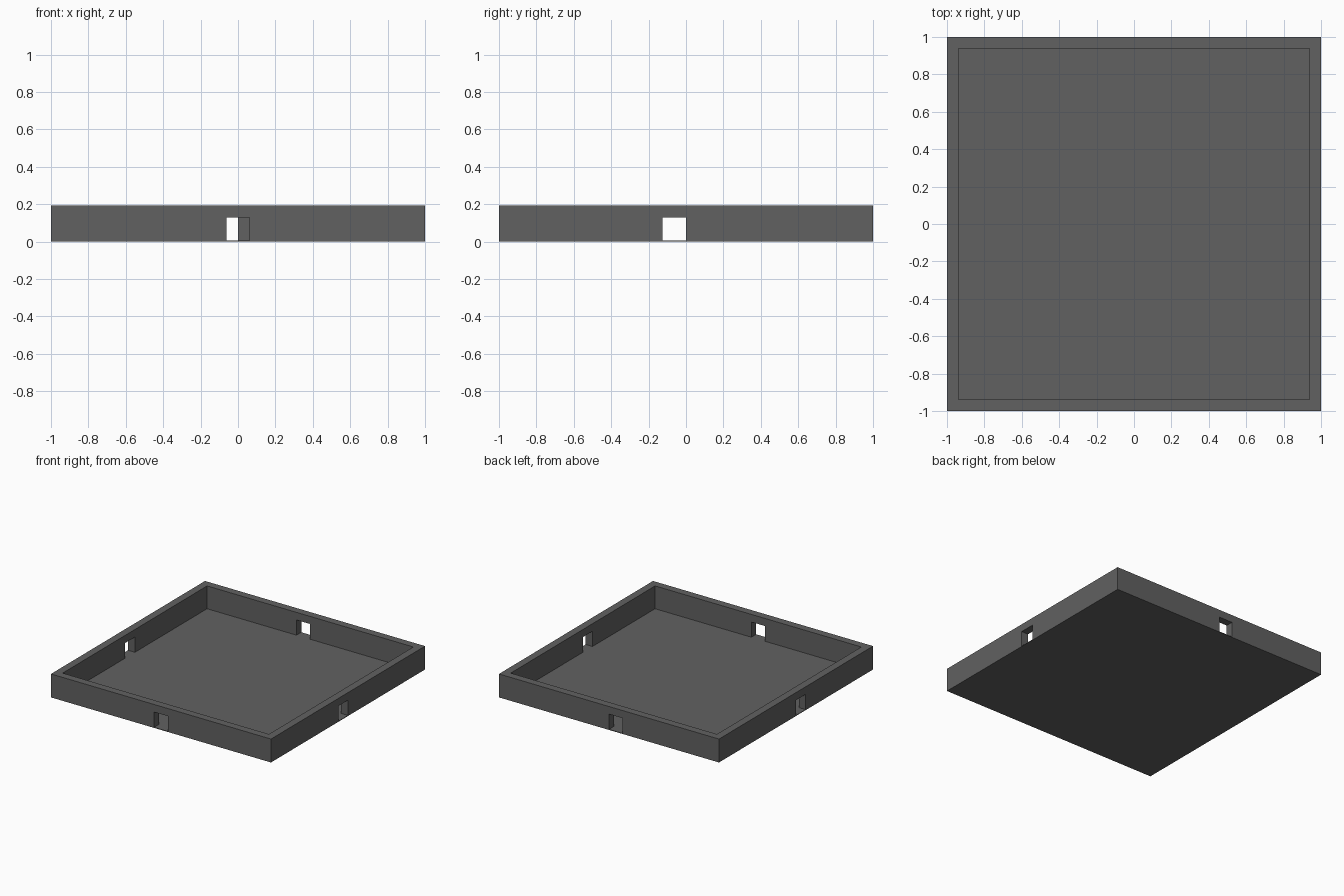
import bpy

default_cube = bpy.data.objects.get("Cube")
if default_cube:
    bpy.data.objects.remove(default_cube, do_unlink=True)

UNIT = 0.0625            # wall thickness
FLOOR = 0.005            # floor plate thickness
TOP = FLOOR + 3 * UNIT   # rim height
DOOR_TOP = FLOOR + 2 * UNIT

grey = bpy.data.materials.new("dark_grey")
grey.use_nodes = True
colour = (0.12, 0.12, 0.12, 1)
grey.diffuse_color = colour
grey.node_tree.nodes["Principled BSDF"].inputs["Base Color"].default_value = colour


def box(name, low, high):
    """Axis-aligned box between two corners."""
    centre = [(a + b) / 2 for a, b in zip(low, high)]
    bpy.ops.mesh.primitive_cube_add(size=1, location=centre)
    obj = bpy.context.object
    obj.name = name
    obj.scale = [b - a for a, b in zip(low, high)]
    bpy.ops.object.transform_apply(location=True, rotation=False, scale=True)
    obj.data.materials.append(grey)
    return obj


def cut(target, low, high):
    """Subtract a box from the target and discard the cutter."""
    cutter = box("cutter", low, high)
    cutter.hide_render = True
    mod = target.modifiers.new("cut", "BOOLEAN")
    mod.operation = "DIFFERENCE"
    mod.solver = "EXACT"
    mod.object = cutter
    bpy.context.view_layer.objects.active = target
    bpy.ops.object.modifier_apply(modifier=mod.name)
    bpy.data.objects.remove(cutter, do_unlink=True)


# Walled tray: solid slab hollowed down to a thin floor
tray = box("walled_floor", (-1, -1, 0), (1, 1, TOP))
inner = 1 - UNIT
cut(tray, (-inner, -inner, FLOOR), (inner, inner, 1))

# Doorways: the front one is centred, the others sit one unit off centre
reach = 1.1
inside = 0.8
for sign, start in ((-1, -UNIT), (1, -2 * UNIT)):
    near, far = sorted((sign * inside, sign * reach))
    cut(tray, (start, near, FLOOR), (start + 2 * UNIT, far, DOOR_TOP))
    cut(tray, (near, -2 * UNIT, FLOOR), (far, 0, DOOR_TOP))
